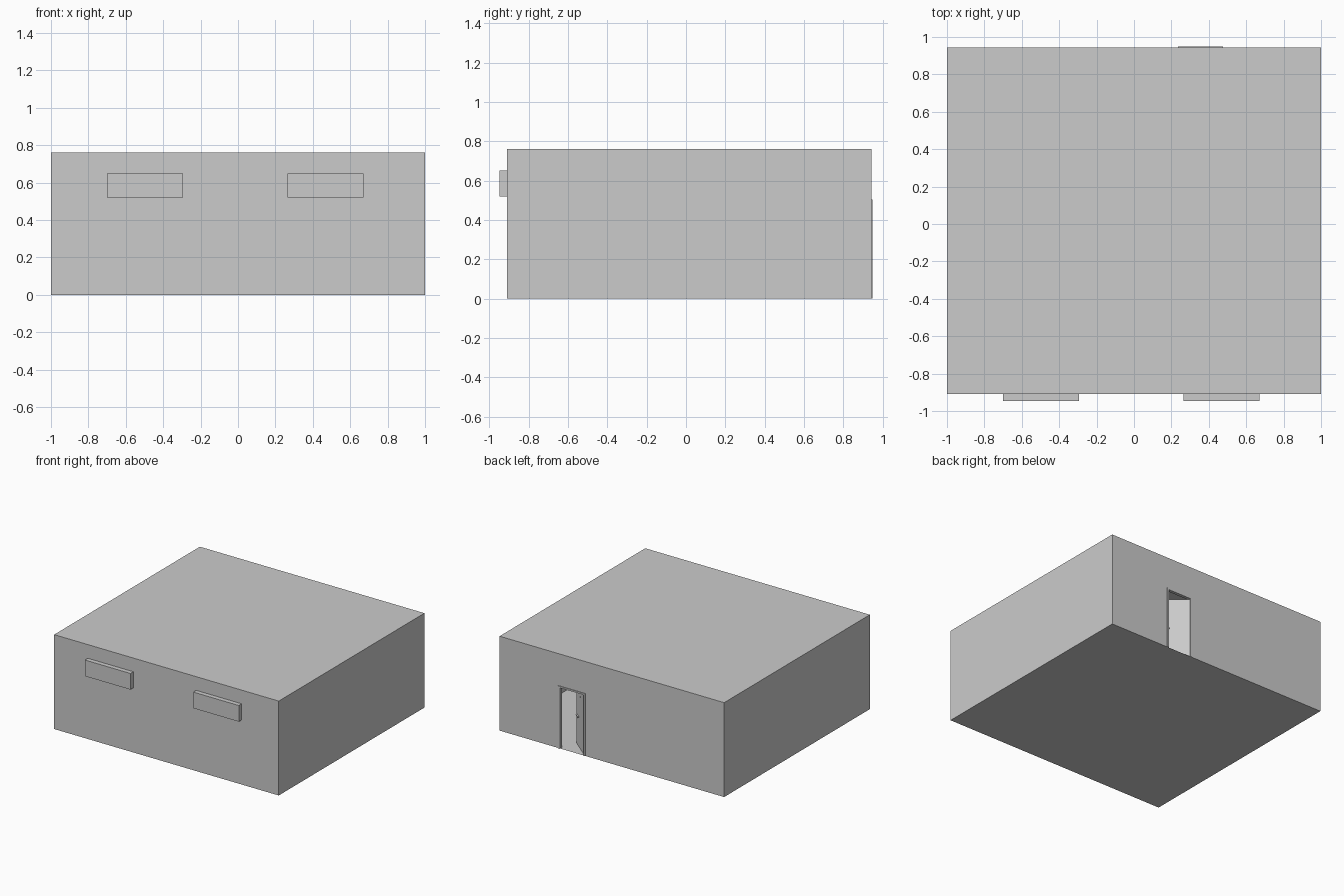
import bpy, bmesh
from math import radians
from mathutils import Matrix, Vector

if "Cube" in bpy.data.objects:
    bpy.data.objects.remove(bpy.data.objects["Cube"])

X, YF, YB, H = 1.0, -0.91, 0.943, 0.76
DX0, DX1, DH = 0.245, 0.465, 0.495
WINDOWS = [(-0.70, -0.295), (0.265, 0.67)]
WZ0, WZ1, WY = 0.52, 0.65, -0.947


def finish(name, bm):
    bmesh.ops.remove_doubles(bm, verts=bm.verts, dist=1e-5)
    me = bpy.data.meshes.new(name)
    bm.to_mesh(me)
    bm.free()
    ob = bpy.data.objects.new(name, me)
    bpy.context.collection.objects.link(ob)
    return ob


def poly(bm, pts):
    return bm.faces.new([bm.verts.new(p) for p in pts])


def box(name, x, y, z, matrix=None):
    bm = bmesh.new()
    size = Vector((x[1] - x[0], y[1] - y[0], z[1] - z[0]))
    mid = Vector((x[0] + x[1], y[0] + y[1], z[0] + z[1])) / 2
    bmesh.ops.create_cube(bm, size=1, matrix=Matrix.Translation(mid) @ Matrix.Diagonal((*size, 1)))
    ob = finish(name, bm)
    if matrix:
        ob.matrix_world = matrix
    return ob


# thin-walled room shell
bm = bmesh.new()
for z in (0, H):
    pts = [(-X, YF, z), (X, YF, z), (X, YB, z), (-X, YB, z)]
    poly(bm, pts if z else pts[::-1])
for s in (-1, 1):
    pts = [(s * X, YF, 0), (s * X, YB, 0), (s * X, YB, H), (s * X, YF, H)]
    poly(bm, pts if s > 0 else pts[::-1])

# back wall with doorway
for x0, x1, z0 in ((-X, DX0, 0), (DX0, DX1, DH), (DX1, X, 0)):
    poly(bm, [(x1, YB, z0), (x0, YB, z0), (x0, YB, H), (x1, YB, H)])

# front wall with window bays pushed outward
xs = [-X, *WINDOWS[0], *WINDOWS[1], X]
zs = [0, WZ0, WZ1, H]
for i in range(5):
    for j in range(3):
        bay = i in (1, 3) and j == 1
        c = [(xs[i], zs[j]), (xs[i + 1], zs[j]), (xs[i + 1], zs[j + 1]), (xs[i], zs[j + 1])]
        y = WY if bay else YF
        poly(bm, [(a, y, b) for a, b in c])
        if bay:
            for k in range(4):
                p, q = c[k], c[(k + 1) % 4]
                poly(bm, [(p[0], YF, p[1]), (q[0], YF, q[1]), (q[0], WY, q[1]), (p[0], WY, p[1])])
finish("room_shell", bm)

# door frame
FY = (YB - 0.02, 0.948)
box("frame_left", (DX0 - 0.01, DX0 + 0.005), FY, (0, DH + 0.008))
box("frame_right", (DX1 - 0.005, DX1 + 0.01), FY, (0, DH + 0.008))
box("frame_top", (DX0 - 0.01, DX1 + 0.01), FY, (DH - 0.005, DH + 0.008))

# inward-opening door with lever handles, lock and spyhole
hinge = Matrix.Translation((DX0 + 0.006, YB - 0.005, 0)) @ Matrix.Rotation(radians(-40), 4, 'Z')
box("door_leaf", (0, 0.207), (-0.012, 0), (0.004, DH - 0.007), hinge)
for name, y in (("outer", (0, 0.012)), ("inner", (-0.024, -0.012))):
    box("door_lever_" + name, (0.15, 0.19), y, (0.238, 0.245), hinge)
    box("door_lock_" + name, (0.183, 0.19), (y[0] + 0.004, y[1] - 0.004), (0.215, 0.222), hinge)
box("spyhole", (0.101, 0.106), (-0.014, 0.002), (0.42, 0.425), hinge)

# skirting inside the back wall
for i, x in enumerate(((-X + 0.001, DX0 - 0.01), (DX1 + 0.01, X - 0.001))):
    box(f"skirting_{i}", x, (YB - 0.01, YB - 0.001), (0.001, 0.025))
